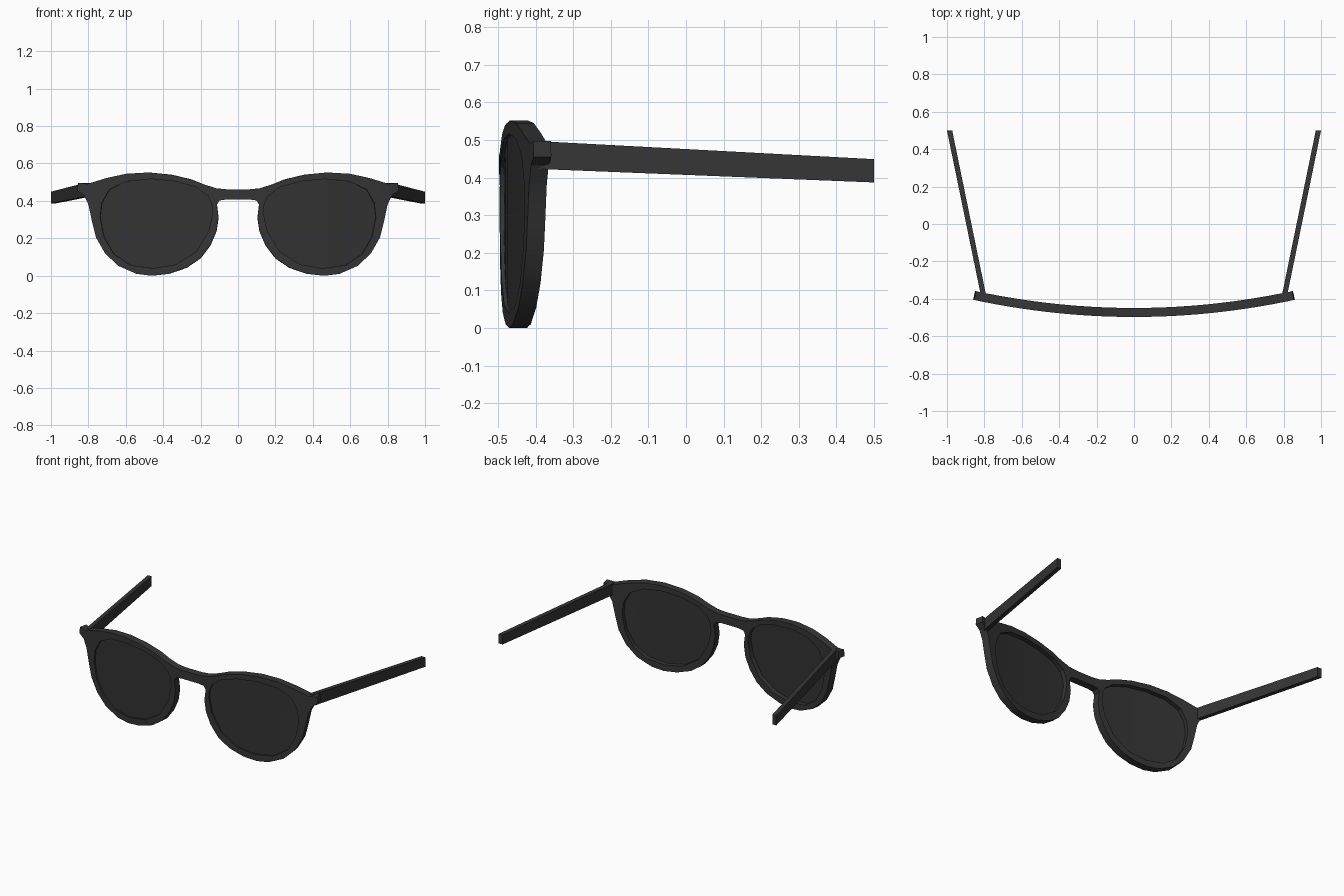
import bpy, bmesh
from mathutils import Vector

if "Cube" in bpy.data.objects:
    bpy.data.objects.remove(bpy.data.objects["Cube"])

BEND = 0.125      # bow of the front: y = Y0 + BEND * x^2
Y0 = -0.473       # middle of the frame thickness at x = 0


def material(name, value):
    m = bpy.data.materials.new(name)
    m.diffuse_color = (value, value, value, 1)
    m.use_nodes = True
    m.node_tree.nodes["Principled BSDF"].inputs["Base Color"].default_value = m.diffuse_color
    return m


frame_mat = material("charcoal frame", 0.036)
lens_mat = material("dark lens", 0.033)

# Right half of the frame outline, from bridge top clockwise to bridge bottom (x, z)
HALF = [(0.06, .462), (.115, .467), (.18, .487), (.25, .515), (.355, .54), (.477, .552),
        (.595, .545), (.70, .522), (.80, .491), (.85, .497), (.855, .455), (.82, .432),
        (.795, .38), (.776, .29), (.755, .205), (.707, .12), (.637, .053), (.54, .01),
        (.46, .0), (.37, .01), (.275, .042), (.2, .093), (.147, .163), (.115, .237),
        (.104, .31), (.113, .38), (.10, .402), (.06, .408)]
# Right lens outline
LENS = [(.134, .34), (.14, .385), (.16, .427), (.22, .472), (.33, .504), (.46, .517),
        (.595, .504), (.685, .46), (.725, .387), (.733, .31), (.712, .205), (.66, .115),
        (.57, .056), (.45, .04), (.33, .06), (.22, .13), (.155, .24)]


def mirrored(points):
    return [(-x, z) for x, z in reversed(points)]


def bent_plate(name, loops, half_thick, offset, mat):
    """Fill loops (holes included), extrude, slice into strips and bow backwards."""
    cu = bpy.data.curves.new(name + "_outline", 'CURVE')
    cu.dimensions = '2D'
    cu.fill_mode = 'BOTH'
    cu.extrude = half_thick
    for pts in loops:
        sp = cu.splines.new('POLY')
        sp.points.add(len(pts) - 1)
        for p, (x, z) in zip(sp.points, pts):
            p.co = (x, z, 0, 1)
        sp.use_cyclic_u = True
    tmp = bpy.data.objects.new(name + "_tmp", cu)
    bpy.context.scene.collection.objects.link(tmp)
    dg = bpy.context.evaluated_depsgraph_get()
    me = bpy.data.meshes.new_from_object(tmp.evaluated_get(dg))
    bpy.data.objects.remove(tmp)

    bm = bmesh.new()
    bm.from_mesh(me)
    bmesh.ops.remove_doubles(bm, verts=bm.verts, dist=1e-5)
    for i in range(-10, 11):
        bmesh.ops.bisect_plane(bm, geom=bm.verts[:] + bm.edges[:] + bm.faces[:],
                               plane_co=(i * 0.08, 0, 0), plane_no=(1, 0, 0))
    for v in bm.verts:
        x, z, t = v.co
        n = Vector((2 * BEND * x, -1, 0)).normalized()
        v.co = Vector((x, Y0 + BEND * x * x, z)) + n * (t + offset)
    bmesh.ops.recalc_face_normals(bm, faces=bm.faces)
    bm.to_mesh(me)
    bm.free()
    me.materials.clear()
    me.materials.append(mat)
    me.polygons.foreach_set("material_index", [0] * len(me.polygons))
    ob = bpy.data.objects.new(name, me)
    bpy.context.scene.collection.objects.link(ob)
    ob.select_set(True)
    bpy.context.view_layer.objects.active = ob
    bpy.ops.object.shade_smooth_by_angle(angle=0.5)
    ob.select_set(False)
    return ob


# Frame front with two lens openings
bent_plate("frame_front", [HALF + mirrored(HALF), LENS, mirrored(LENS)], 0.024, 0, frame_mat)

# Lenses set just behind the front face
bent_plate("lens_right", [LENS], 0.004, 0.010, lens_mat)
bent_plate("lens_left", [mirrored(LENS)], 0.004, 0.010, lens_mat)


# Straight tapering temple arms
def temple(name, s):
    bm = bmesh.new()
    ends = []
    for x, y, z0, z1, w in ((.802, -.395, .423, .497, .014), (.986, .5, .387, .449, .014)):
        ends.append([bm.verts.new((s * (x + dx), y, z))
                     for dx, z in ((-w, z0), (w, z0), (w, z1), (-w, z1))])
    a, b = ends
    bm.faces.new(a)
    bm.faces.new(b)
    for i in range(4):
        j = (i + 1) % 4
        bm.faces.new((a[i], a[j], b[j], b[i]))
    bmesh.ops.recalc_face_normals(bm, faces=bm.faces)
    me = bpy.data.meshes.new(name)
    bm.to_mesh(me)
    bm.free()
    me.materials.append(frame_mat)
    bpy.context.scene.collection.objects.link(bpy.data.objects.new(name, me))


temple("temple_right", 1)
temple("temple_left", -1)
